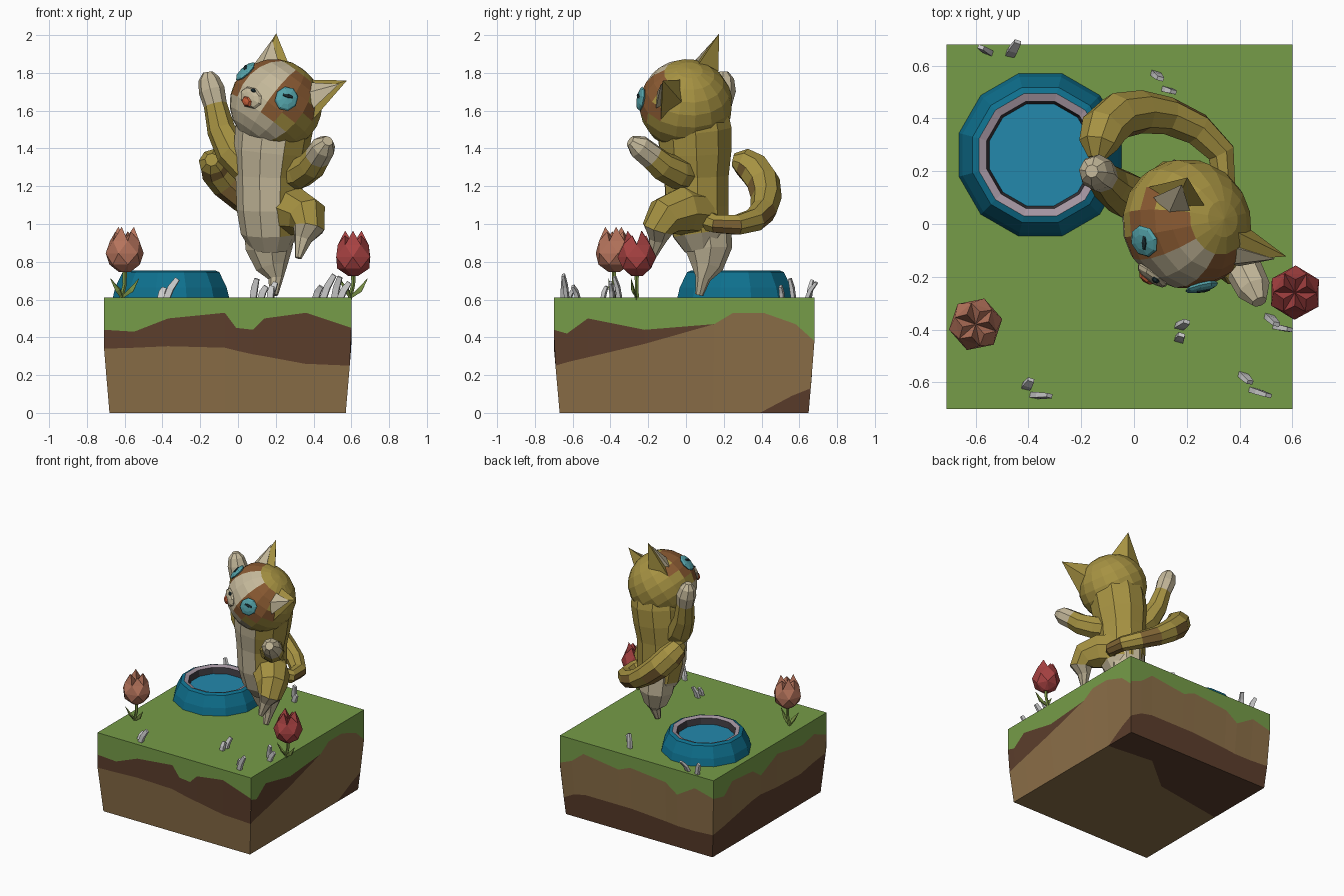
import bpy, bmesh, math
from mathutils import Vector, Matrix

if "Cube" in bpy.data.objects:
    bpy.data.objects.remove(bpy.data.objects["Cube"])

def mat(name, r, g, b):
    m = bpy.data.materials.new(name)
    m.diffuse_color = [((c / 255 + 0.055) / 1.055) ** 2.4 for c in (r, g, b)] + [1]
    m.use_nodes = True
    m.node_tree.nodes["Principled BSDF"].inputs["Base Color"].default_value = m.diffuse_color
    return m

OLIVE, CREAM = mat("olive_fur", 166, 146, 66), mat("cream_fur", 196, 184, 154)
BROWN, STRIPE = mat("brown_fur", 138, 90, 50), mat("stripe_fur", 128, 100, 52)
GRASS, DARK, TAN = mat("grass", 118, 156, 72), mat("dark_soil", 92, 62, 44), mat("tan_soil", 140, 111, 72)
BASIN, WATER, LIP = mat("basin", 14, 112, 142), mat("water", 35, 136, 172), mat("lip", 165, 150, 162)
DEEP, EYE, MOUTH = mat("deep", 60, 56, 62), mat("eye", 85, 165, 172), mat("mouth", 196, 92, 55)
BLACK, LEAF = mat("pupil", 30, 50, 55), mat("leaf", 125, 150, 70)
CORAL, RED = mat("coral", 182, 116, 92), mat("red", 168, 66, 66)

def finish(name, bm, mats, matrix=None, fix=True):
    if fix:
        bmesh.ops.recalc_face_normals(bm, faces=bm.faces)
    me = bpy.data.meshes.new(name)
    bm.to_mesh(me)
    bm.free()
    for m in mats:
        me.materials.append(m)
    ob = bpy.data.objects.new(name, me)
    bpy.context.collection.objects.link(ob)
    if matrix:
        ob.matrix_world = matrix
    return ob

def tube(name, pts, mats=(), pick=None, n=8, flat=1.0):
    """Faceted limb through (x, y, z, radius) points."""
    bm, rings = bmesh.new(), []
    ps = [Vector(p[:3]) for p in pts]
    prev = (ps[1] - ps[0]).normalized()
    side = prev.cross(Vector((0.3, 1, 0.2))).normalized()
    for i, p in enumerate(ps):
        t = (ps[min(i + 1, len(ps) - 1)] - ps[max(i - 1, 0)]).normalized()
        side = (prev.rotation_difference(t) @ side).normalized()
        prev, up = t, t.cross(side)
        rings.append([bm.verts.new(p + pts[i][3] * (side * math.cos(a) + flat * up * math.sin(a)))
                      for a in (math.tau * (k + 0.5) / n for k in range(n))])
    bm.faces.new(rings[0][::-1])
    end = bm.faces.new(rings[-1])
    for i in range(len(rings) - 1):
        for k in range(n):
            f = bm.faces.new((rings[i][k], rings[i][(k + 1) % n], rings[i + 1][(k + 1) % n], rings[i + 1][k]))
            f.normal_update()
            if pick:
                f.material_index = pick(i, f.normal)
    if pick:
        end.material_index = pick(len(rings) - 2, prev)
    return finish(name, bm, mats)

def ellipsoid(name, size, matrix, mats, pick=None, seg=8, rings=6):
    bm = bmesh.new()
    bmesh.ops.create_uvsphere(bm, u_segments=seg, v_segments=rings, radius=1)
    if pick:
        for f in bm.faces:
            f.material_index = pick(f.calc_center_median().normalized())
    bmesh.ops.scale(bm, vec=size, verts=bm.verts)
    return finish(name, bm, mats, matrix)

# Ground block: each wall is columns of (s, grass edge, dark edge, tan edge)
X0, X1, Y0, Y1, TOP = -0.71, 0.60, -0.70, 0.68, 0.61
walls = [
    (lambda s: (s, Y0), [(X0, .44, .34, 0), (-.55, .43, .345, 0), (-.37, .50, .353, 0), (-.07, .53, .345, 0),
                         (-.01, .45, .33, 0), (.08, .44, .31, 0), (.14, .50, .30, 0), (.36, .53, .26, 0), (X1, .45, .25, 0)]),
    (lambda s: (X1, s), [(Y0, .44, .25, 0), (-.63, .42, .27, 0), (-.52, .50, .295, 0), (-.22, .44, .365, 0), (.15, .47, .47, 0),
                         (.25, .53, .53, 0), (.41, .53, .53, 0), (.58, .47, .47, .09), (Y1, .38, .38, .13)]),
    (lambda s: (s, Y1), [(X1, .40, .40, .13), (.5, .44, .44, .18), (.4, .52, .52, .2), (.1, .48, .48, .2), (0, .52, .52, .2),
                         (-.3, .49, .49, .18), (-.4, .42, .42, .17), (-.55, .51, .51, .17), (X0, .47, .47, .18)]),
    (lambda s: (X0, s), [(Y1, .47, .47, .18), (.55, .44, .44, .2), (.45, .52, .52, .22), (.2, .5, .5, .27), (.1, .43, .43, .28),
                         (-.1, .52, .52, .26), (-.4, .47, .47, .25), (-.55, .5, .5, .28), (Y0, .44, .44, .3)])]
bm = bmesh.new()

def taper(x, y, z):
    k = 1 - 0.045 * max(0, 0.35 - z) / 0.35
    return (-.055 + (x + .055) * k, -.01 + (y + .01) * k, z)

def face(points, index):
    pts = list(dict.fromkeys(points))
    if len(pts) > 2:
        bm.faces.new([bm.verts.new(p) for p in pts]).material_index = index

for place, cols in walls:
    for a, b in zip(cols, cols[1:]):
        la, lb = (TOP,) + a[1:] + (0,), (TOP,) + b[1:] + (0,)
        for j, m in enumerate((0, 1, 2, 1)):
            pa, pb = place(a[0]), place(b[0])
            face([taper(*pa, la[j + 1]), taper(*pb, lb[j + 1]), taper(*pb, lb[j]), taper(*pa, la[j])], m)
face([(X0, Y0, TOP), (X1, Y0, TOP), (X1, Y1, TOP), (X0, Y1, TOP)], 0)
face([taper(*p, 0) for p in ((X0, Y0), (X0, .1), (-.1, .2), (.2, .45), (X1, .41), (X1, Y0))], 2)
face([taper(*p, 0) for p in ((X0, .1), (X0, Y1), (X1, Y1), (X1, .41), (.2, .45), (-.1, .2))], 1)
finish("ground_block", bm, [GRASS, DARK, TAN], fix=False)

# Pond basin: 12-sided turned profile closed by the water
bm, rings = bmesh.new(), []
for r, z in [(.32, .605), (.305, .665), (.265, .745), (.24, .755), (.21, .745), (.2, .70)]:
    rings.append([bm.verts.new((-.355 + r * math.cos(a), .262 + r * math.sin(a), z))
                  for a in (math.tau * (k + .5) / 12 for k in range(12))])
for j, m in enumerate((0, 0, 0, 1, 2)):
    for k in range(12):
        n = (k + 1) % 12
        bm.faces.new((rings[j][k], rings[j][n], rings[j + 1][n], rings[j + 1][k])).material_index = m
bm.faces.new(rings[-1]).material_index = 3
finish("pond", bm, [BASIN, LIP, DEEP, WATER])

# Tulips: stem, two leaves, bulb whose petals end in points
def tulip(name, x, y, z, color, spin):
    tube(name + "_stem", [(x - .02, y, .60, .012), (x, y, .68, .011), (x, y, z + .02, .012)], [LEAF], n=5)
    for s in (-1, 1):
        tube(name + "_leaf", [(x - .015, y, .61, .008), (x + s * .035, y - .02, .65, .018),
                              (x + s * .075, y - .03, .71, .002)], [LEAF], n=4, flat=.5)
    bm, rings, n = bmesh.new(), [], 6
    for r, h, off in [(.03, 0, 0), (.085, .04, .5), (.103, .10, 0), (.082, .165, .5)]:
        rings.append([bm.verts.new((x + r * math.cos(a), y + r * math.sin(a), z + h))
                      for a in (spin + math.tau * (k + off) / n for k in range(n))])
    bm.faces.new(rings[0])
    for j in range(3):
        for k in range(n):
            a, b, c, d = rings[j][k], rings[j][(k + 1) % n], rings[j + 1][k], rings[j + 1][(k + 1) % n]
            quads = ((a, b, c), (b, d, c)) if j % 2 == 0 else ((a, d, c), (a, b, d))
            for q in quads:
                bm.faces.new(q)
    core = bm.verts.new((x, y, z + .17))
    for k in range(n):
        a, b = rings[3][k], rings[3][(k + 1) % n]
        ang = spin + math.tau * (k + 1) / n
        tip = bm.verts.new((x + .05 * math.cos(ang), y + .05 * math.sin(ang), z + (.24 if k % 2 else .215)))
        for f in ((a, b, tip), (b, core, tip), (core, a, tip)):
            bm.faces.new(f)
    finish(name + "_flower", bm, [color])

tulip("coral_tulip", -.60, -.38, .745, CORAL, .2)
tulip("red_tulip", .61, -.26, .725, RED, .5)

# Grey tufts: (x, y, lean x, lean y, height)
for x, y, lx, ly, h in [(-.55, .65, -.03, .02, .09), (-.47, .64, .03, .05, .08), (.08, .57, .02, -.02, .10), (.12, .51, .03, -.01, .06),
                        (-.41, -.62, .02, .03, .05), (-.38, -.65, .06, 0, .10), (.17, -.39, .03, .02, .08), (.17, -.44, .01, .02, .06),
                        (.51, -.35, .03, -.03, .11), (.54, -.39, .05, -.01, .08), (.41, -.57, .03, -.03, .06), (.45, -.63, .06, -.02, .12)]:
    tube("grass_tuft", [(x, y, .60, .024), (x + lx * .4, y + ly * .4, .61 + h * .5, .024), (x + lx, y + ly, .61 + h, .018)], n=4, flat=.6)

# Cat torso with cream belly
FRONT = Vector((-.5, -.86, 0)).normalized()
fur = [OLIVE, CREAM, STRIPE]
tube("torso", [(.17, .09, .86, .10), (.17, .08, .95, .155), (.165, .06, 1.08, .172), (.165, .055, 1.25, .178),
               (.175, .05, 1.38, .198), (.19, .045, 1.50, .205), (.2, .03, 1.62, .19)], fur,
     lambda i, n: int(n.dot(FRONT) > .45 or i < 1), n=10)

# Limbs
tube("standing_leg", [(.165, .10, 1.02, .14), (.165, .12, .87, .125), (.18, .11, .77, .085), (.2, .09, .71, .04),
                      (.19, .07, .625, .022)], fur, lambda i, n: 1)
tube("raised_leg", [(.22, .07, 1.06, .13), (.30, -.02, 1.07, .13), (.365, -.11, 1.04, .11), (.375, -.15, .975, .085),
                    (.345, -.15, .92, .05), (.32, -.18, .82, .018)], fur, lambda i, n: int(i > 2))
tube("raised_arm", [(.06, .07, 1.28, .085), (-.03, .11, 1.38, .09), (-.09, .15, 1.50, .075), (-.12, .18, 1.63, .062),
                    (-.14, .195, 1.71, .07), (-.155, .2, 1.77, .055), (-.16, .2, 1.805, .025)], fur, lambda i, n: int(i > 2))
tube("bent_arm", [(.24, .02, 1.26, .085), (.33, -.05, 1.27, .085), (.39, -.13, 1.31, .078), (.42, -.18, 1.355, .07),
                  (.455, -.25, 1.41, .065), (.475, -.295, 1.44, .03)], fur, lambda i, n: int(i > 2))

# Curled tail, striped underneath
tube("tail", [(.25, .08, 1.03, .06), (.34, .16, 1.0, .05), (.33, .27, .995, .056), (.24, .36, 1.02, .064), (.13, .41, 1.07, .072),
              (.03, .425, 1.14, .082), (-.06, .41, 1.22, .09), (-.115, .36, 1.29, .09), (-.135, .30, 1.33, .075),
              (-.14, .25, 1.34, .035)], fur, lambda i, n: 2 if i % 2 and n.z < .2 else 0)

# Head frame: x towards the cat's left, -y out of the face, z to the crown
R = Vector((.69, -.55, -.46)).normalized()
U = Vector((.6, .08, .79))
U = (U - R * U.dot(R)).normalized()
F = R.cross(U)
HEAD = Matrix.Translation((.2, 0, 1.632)) @ Matrix((R, -F, U)).transposed().to_4x4()

def face_color(c):
    if c.y < -.2 and c.z < -.38 or c.y < -.45 and abs(c.x) < .22:
        return 1
    patch = Vector((abs(c.x), c.y, c.z)).dot(Vector((.62, -.72, .3)))
    return 2 if patch > .80 else 0

ellipsoid("head", (.252, .245, .238), HEAD, [OLIVE, CREAM, BROWN], face_color, 16, 11)

def on_face(x, y, z, lift=1.0, roll=0):
    d = Vector((x, y, z)).normalized()
    p = Vector((d.x * .252, d.y * .245, d.z * .238)) * lift
    return HEAD @ Matrix.Translation(p) @ d.to_track_quat('Z', 'Y').to_matrix().to_4x4() @ Matrix.Rotation(roll, 4, 'Z')

# Eyes, pupils and ears, mirrored
for s in (-1, 1):
    ellipsoid("eye", (.062, .068, .018), on_face(s * .62, -.76, .16), [EYE])
    ellipsoid("pupil", (.036, .013, .012), on_face(s * .60, -.76, .21, 1.05, s * .4), [BLACK], seg=6, rings=4)
    bm = bmesh.new()
    pts = [(.085, .0, .215), (.16, -.075, .13), (.245, 0, .03), (.16, .085, .13), (.27, 0, .317)]
    v = [bm.verts.new((s * x, y, z)) for x, y, z in pts]
    for k in range(4):
        bm.faces.new((v[k], v[(k + 1) % 4], v[4]))
    bm.faces.new(v[:4])
    finish("ear", bm, [OLIVE], HEAD)
    bm = bmesh.new()
    inner = [(.13, -.045, .20), (.172, -.083, .14), (.235, -.045, .09), (.255, -.018, .275), (.19, .02, .15)]
    v = [bm.verts.new((s * x, y, z)) for x, y, z in inner]
    for q in ((0, 1, 3), (1, 2, 3), (0, 3, 4), (2, 4, 3), (0, 4, 1), (1, 4, 2)):
        bm.faces.new([v[k] for k in q])
    finish("inner_ear", bm, [CREAM], HEAD)

# Muzzle
ellipsoid("muzzle", (.075, .055, .025), on_face(0, -.95, -.28, .97), [CREAM])
ellipsoid("nose", (.018, .012, .014), on_face(0, -1, -.12, 1.03), [BLACK], seg=6, rings=4)
ellipsoid("mouth", (.036, .03, .018), on_face(0, -.92, -.38, 1.05), [MOUTH], seg=6, rings=4)
